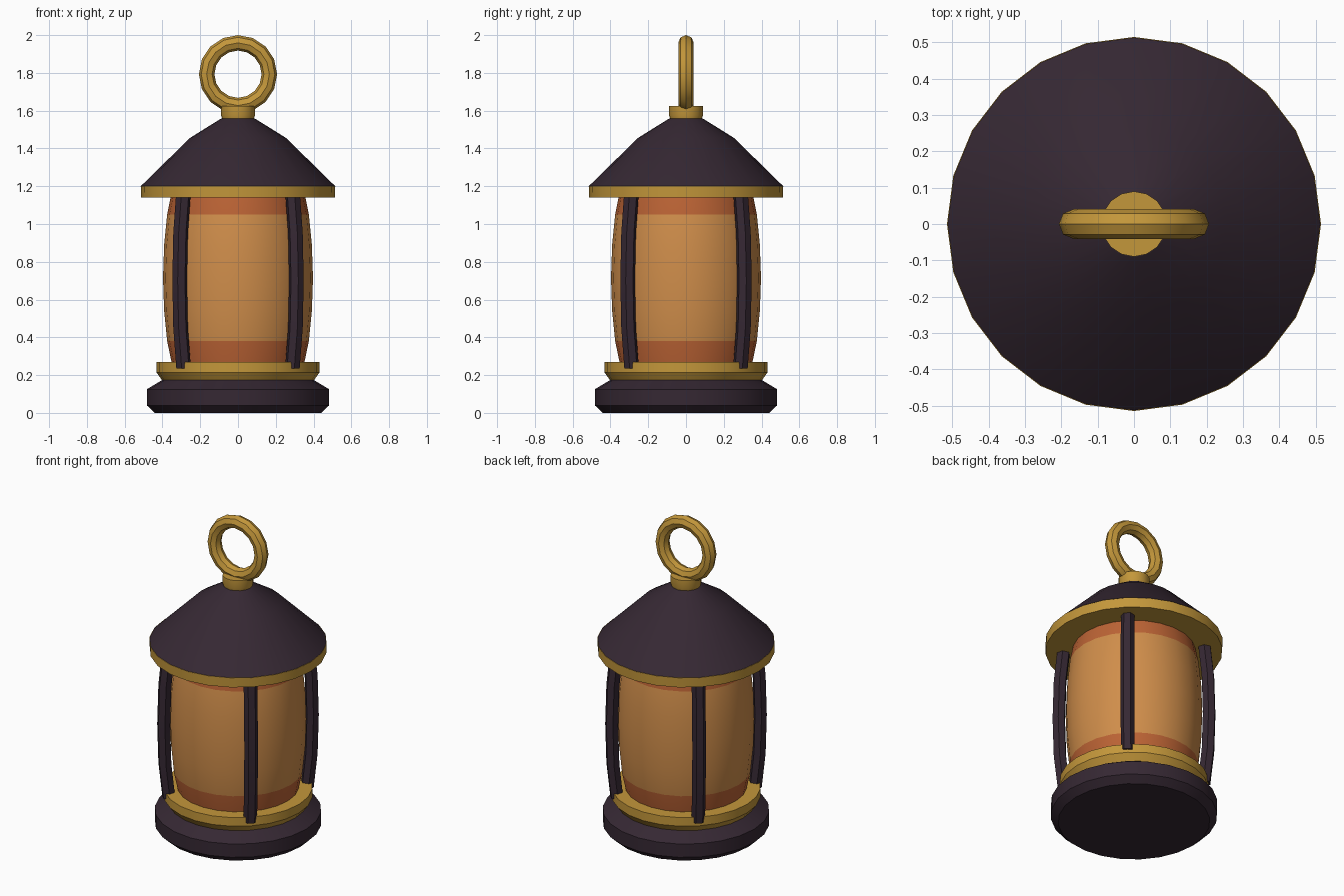
import bpy, bmesh, math
from mathutils import Vector

if "Cube" in bpy.data.objects:
    bpy.data.objects.remove(bpy.data.objects["Cube"])


def mat(name, rgb):
    m = bpy.data.materials.new(name)
    m.diffuse_color = (*rgb, 1)
    m.use_nodes = True
    m.node_tree.nodes["Principled BSDF"].inputs["Base Color"].default_value = m.diffuse_color
    return m


DARK = mat("dark iron", (0.036, 0.021, 0.033))
BRASS = mat("brass", (0.55, 0.31, 0.043))
GLASS = mat("amber glass", (0.63, 0.27, 0.07))
BAND = mat("burnt orange", (0.50, 0.125, 0.035))


def finish(name, bm, mats, angle=30):
    bmesh.ops.recalc_face_normals(bm, faces=bm.faces)
    me = bpy.data.meshes.new(name)
    bm.to_mesh(me)
    bm.free()
    for m in mats:
        me.materials.append(m)
    ob = bpy.data.objects.new(name, me)
    bpy.context.collection.objects.link(ob)
    bpy.ops.object.select_all(action='DESELECT')
    ob.select_set(True)
    bpy.context.view_layer.objects.active = ob
    bpy.ops.object.shade_smooth_by_angle(angle=math.radians(angle))
    return ob


def skin(bm, rings, closed=False):
    """Bridge successive rings of points; cap the ends unless closed."""
    vs = [[bm.verts.new(p) for p in r] for r in rings]
    n = len(vs[0])
    pairs = list(zip(vs, vs[1:])) + ([(vs[-1], vs[0])] if closed else [])
    for a, b in pairs:
        for i in range(n):
            j = (i + 1) % n
            bm.faces.new((a[i], a[j], b[j], b[i]))
    if not closed:
        bm.faces.new(vs[0])
        bm.faces.new(vs[-1])


def lathe(name, profile, mats, sides=24, angle=30):
    bm = bmesh.new()
    turn = [2 * math.pi * i / sides for i in range(sides)]
    skin(bm, [[(r * math.cos(t), r * math.sin(t), z) for t in turn]
              for r, z in profile])
    return finish(name, bm, mats, angle)


# base and brass collar
lathe("base", [(0.44, 0), (0.483, 0.04), (0.483, 0.125), (0.40, 0.175)], [DARK])
lathe("collar", [(0.40, 0.17), (0.432, 0.215), (0.432, 0.27)], [BRASS])

# glass barrel with darker end bands
glass = lathe("glass", [(0.35, 0.26), (0.375, 0.38), (0.391, 0.54), (0.397, 0.715),
                        (0.391, 0.89), (0.375, 1.05), (0.355, 1.15)], [GLASS, BAND])
for p in glass.data.polygons:
    if not 0.38 < p.center.z < 1.05:
        p.material_index = 1

# roof and brim
lathe("brim", [(0.513, 1.14), (0.515, 1.202)], [BRASS])
lathe("roof", [(0.515, 1.2), (0.255, 1.455), (0.09, 1.558)], [DARK])

# four bowed hexagonal posts on the diagonals
path = [(0.407, 0.235), (0.43, 0.45), (0.437, 0.7), (0.43, 0.95), (0.409, 1.16)]
for k, label in enumerate(("back_right", "back_left", "front_left", "front_right")):
    a = math.radians(45 + 90 * k)
    out = Vector((math.cos(a), math.sin(a), 0))
    side = Vector((-math.sin(a), math.cos(a), 0))
    bm = bmesh.new()
    skin(bm, [[out * (r + 0.04 * math.sin(i * math.pi / 3))
               + side * 0.04 * math.cos(i * math.pi / 3) + Vector((0, 0, z))
               for i in range(6)] for r, z in path])
    finish("post_" + label, bm, [DARK])

# finial and hanging ring
lathe("finial", [(0.082, 1.55), (0.09, 1.575), (0.09, 1.625)], [BRASS], 16)
bm = bmesh.new()
rings = []
for i in range(16):
    t = 2 * math.pi * i / 16
    ring = []
    for j in range(8):
        s = 2 * math.pi * j / 8
        r = 0.166 + 0.041 * math.cos(s)
        ring.append((r * math.cos(t), 0.041 * math.sin(s), 1.793 + r * math.sin(t)))
    rings.append(ring)
skin(bm, rings, closed=True)
finish("hanging_ring", bm, [BRASS])
